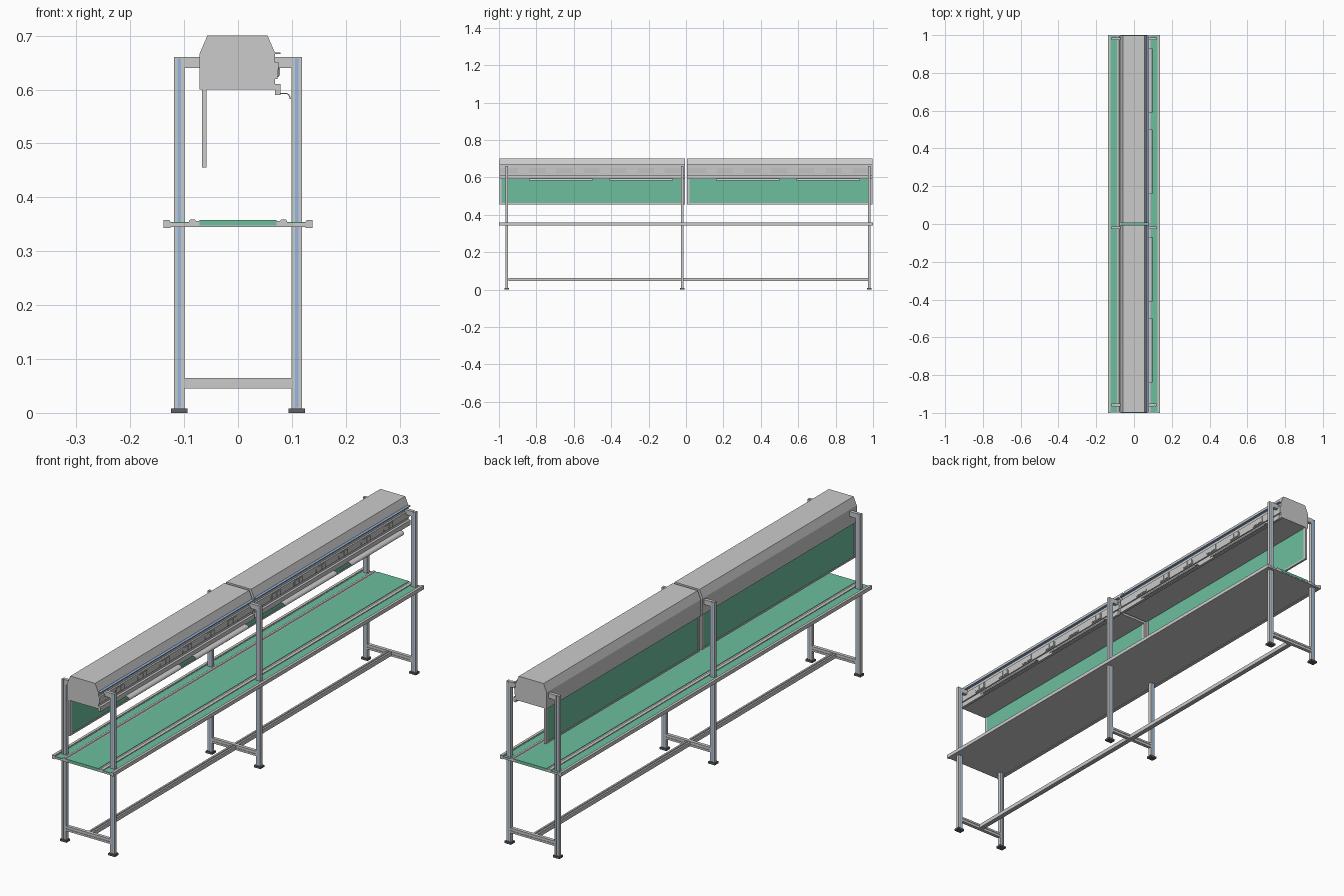
import bpy, bmesh, math
from mathutils import Vector

if "Cube" in bpy.data.objects:
    bpy.data.objects.remove(bpy.data.objects["Cube"])


def colour(name, rgb):
    m = bpy.data.materials.new(name)
    m.diffuse_color = (*rgb, 1)
    m.use_nodes = True
    m.node_tree.nodes["Principled BSDF"].inputs["Base Color"].default_value = m.diffuse_color
    return m


GREEN = colour("green_mat", (0.15, 0.52, 0.34))
BLUE = colour("blue_strip", (0.30, 0.48, 0.75))
DARK = colour("dark_rubber", (0.12, 0.12, 0.12))


def prism(name, pts, axis, a, b, mat=None):
    """Extrude a 2D profile from a to b: axis 'y' uses (x,z), 'z' uses (x,y), 'x' uses (y,z)."""
    place = {'x': lambda p: (a, p[0], p[1]), 'y': lambda p: (p[0], a, p[1]),
             'z': lambda p: (p[0], p[1], a)}[axis]
    move = Vector([(b - a) * (axis == k) for k in 'xyz'])
    bm = bmesh.new()
    face = bm.faces.new([bm.verts.new(place(p)) for p in pts])
    ext = bmesh.ops.extrude_face_region(bm, geom=[face])
    bmesh.ops.translate(bm, vec=move, verts=[v for v in ext['geom'] if isinstance(v, bmesh.types.BMVert)])
    bmesh.ops.recalc_face_normals(bm, faces=bm.faces)
    me = bpy.data.meshes.new(name)
    bm.to_mesh(me)
    bm.free()
    ob = bpy.data.objects.new(name, me)
    bpy.context.collection.objects.link(ob)
    if mat:
        me.materials.append(mat)
    return ob


def box(name, x0, x1, y0, y1, z0, z1, mat=None):
    return prism(name, [(x0, y0), (x1, y0), (x1, y1), (x0, y1)], 'z', z0, z1, mat)


def slotted(cu, cv, w, h, slot=0.006, depth=0.0025):
    """Rectangular extrusion profile with a groove in the two faces across v."""
    u, v, s = w / 2, h / 2, slot / 2
    half = [(-u, -v), (-s, -v), (-s, depth - v), (s, depth - v), (s, -v), (u, -v)]
    return [(cu + a, cv + b) for a, b in half + [(-a, -b) for a, b in half]]


# Legs, feet, brackets and lower cross bars
for i, y in enumerate((-0.958, -0.02, 0.98)):
    for side in (-1, 1):
        x = side * 0.109
        prism(f"post_{i}_{side}", slotted(x, y, 0.02, 0.014), 'z', 0.008, 0.66)
        for f in (-1, 1):
            yc = y + f * 0.0055
            box(f"post_strip_{i}_{side}_{f}", x - 0.003, x + 0.003, yc - 0.001, yc + 0.001,
                0.01, 0.658, BLUE)
        box(f"foot_{i}_{side}", x - 0.015, x + 0.015, y - 0.012, y + 0.012, 0, 0.008, DARK)
        inner, outer = sorted((side * 0.069, side * 0.1))
        box(f"hood_bracket_{i}_{side}", inner, outer, y - 0.007, y + 0.007, 0.64, 0.66)
    bar = [(y - .007, .045), (y + .007, .045), (y + .007, .053), (y + .005, .053), (y + .005, .057),
           (y + .007, .057), (y + .007, .065), (y - .007, .065), (y - .007, .057), (y - .005, .057),
           (y - .005, .053), (y - .007, .053)]
    prism(f"cross_bar_{i}", bar, 'x', -0.099, 0.099)
prism("lower_long_bar", slotted(0, 0.055, 0.02, 0.016, 0.005), 'y', -0.95, 0.975)

# Table: base board, side rails, worktop strips, belt
box("table_board", -0.127, 0.127, -0.999, 0.999, 0.345, 0.352)
for side in (-1, 1):
    rail = [(.125, .343), (.138, .343), (.138, .358), (.127, .358), (.127, .355), (.125, .355)]
    prism(f"edge_rail_{side}", [(side * a, b) for a, b in rail], 'y', -1, 1)
    a, b = sorted((side * 0.09, side * 0.126))
    box(f"worktop_strip_{side}", a, b, -0.998, 0.998, 0.352, 0.354, GREEN)
    guide = [(.071, .351), (.091, .351), (.091, .357), (.088, .359), (.080, .359), (.078, .356), (.071, .356)]
    prism(f"belt_guide_{side}", [(side * p, q) for p, q in guide], 'y', -0.999, 0.999)
box("conveyor_belt", -0.071, 0.071, -1, 1, 0.348, 0.358, GREEN)

# Curved lip profile of the hanging trays
arc = [(0.5 + 0.5 * k / 6) * math.pi for k in range(7)]
outer = [(0.088 - 0.010 * math.cos(t), 0.582 + 0.012 * math.sin(t)) for t in arc]
inner = [(0.088 - 0.008 * math.cos(t), 0.582 + 0.010 * math.sin(t)) for t in arc]
lip = [(0.078, 0.594)] + outer + [(p[0], p[1]) for p in reversed(inner)] + [(0.078, 0.592)]

# Two hood sections with everything hanging from them
for n, (y0, y1) in enumerate(((-0.998, -0.006), (0.006, 0.998))):
    hood = [(-.071, .60), (.069, .60), (.069, .667), (.055, .70), (-.057, .70), (-.071, .667)]
    prism(f"hood_{n}", hood, 'y', y0, y1)
    box(f"blue_rail_{n}", 0.068, 0.079, y0, y1, 0.6655, 0.669, BLUE)
    prism(f"socket_plate_{n}", [(.068, .65), (.076, .65), (.073, .62), (.068, .62)], 'y', y0, y1)
    box(f"tray_rail_{n}", 0.0685, 0.079, y0, y1, 0.59, 0.61)

    # Green back panel in a grey frame
    box(f"panel_{n}", -0.0655, -0.0595, y0 + 0.008, y1 - 0.008, 0.46, 0.60, GREEN)
    box(f"panel_bottom_{n}", -0.067, -0.058, y0, y1, 0.455, 0.462)
    for k, ya in enumerate((y0, y1 - 0.012)):
        box(f"panel_side_{n}_{k}", -0.067, -0.058, ya, ya + 0.012, 0.462, 0.60)

    # Double sockets
    for k in range(6):
        yc = y0 + 0.13 + 0.145 * k
        box(f"socket_{n}_{k}", 0.073, 0.0765, yc - 0.029, yc + 0.029, 0.623, 0.648)
        for s in (-1, 1):
            box(f"socket_face_{n}_{k}_{s}", 0.075, 0.078, yc + s * 0.014 - 0.011,
                yc + s * 0.014 + 0.011, 0.626, 0.645)

    # Hanging trays
    for k, (ya, yb) in enumerate(((0.16, 0.50), (0.59, 0.93))):
        prism(f"tray_{n}_{k}", lip, 'y', ya - 1 + n, yb - 1 + n)
        o = bpy.context.collection.objects[f"tray_{n}_{k}"]
        bpy.ops.object.select_all(action='DESELECT')
        o.select_set(True)
        bpy.context.view_layer.objects.active = o
        bpy.ops.object.shade_smooth_by_angle()
